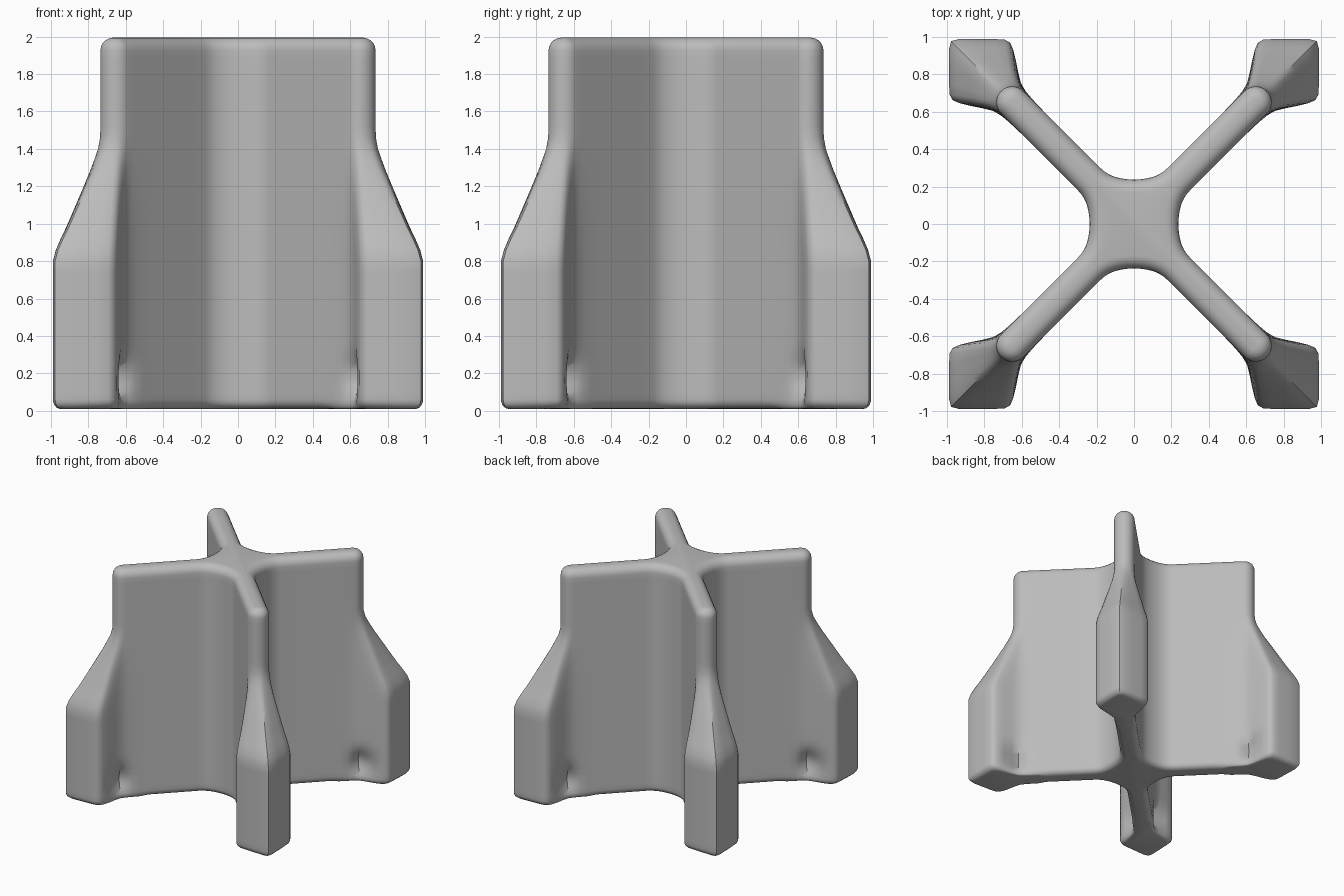
import bpy, bmesh, math
from mathutils import Vector, Matrix

cube = bpy.data.objects.get("Cube")
if cube:
    bpy.data.objects.remove(cube, do_unlink=True)

grey = bpy.data.materials.new("plain grey")
grey.use_nodes = True
colour = (0.5, 0.5, 0.5, 1)
grey.diffuse_color = colour
grey.node_tree.nodes["Principled BSDF"].inputs["Base Color"].default_value = colour

ARM = 0.085    # half thickness of a fin
TIP = 0.92     # centre of the rounded fin edge
# half outline of the corner foot: distance along the fin, half width
FOOT = [(0.80, 0.085), (0.86, 0.088), (0.91, 0.092), (0.96, 0.105), (1.01, 0.135),
        (1.07, 0.175), (1.12, 0.205), (1.155, 0.217), (1.185, 0.208), (1.23, 0.168),
        (1.30, 0.099), (1.36, 0.038), (1.382, 0)]
# how far the fin edge has grown into the foot at each height
GROWTH = [(0, 1), (0.8, 1), (0.88, 0.92), (0.96, 0.76), (1.3, 0.19), (1.4, 0.05), (1.47, 0), (2, 0)]


def growth(z):
    for (z0, k0), (z1, k1) in zip(GROWTH, GROWTH[1:]):
        if z <= z1:
            return k0 + (k1 - k0) * (z - z0) / (z1 - z0)
    return 0


def half_outline(z, d):
    """Points from the inner corner to the fin edge, shrunk by d."""
    h, s = ARM - d, 0.168 - 0.7 * d
    reach = 2 * (s - h)
    pts = [(s + reach * t / 6, h + (s - h) * (1 - t / 6) ** 2) for t in range(7)]
    pts += [(0.45 + 0.07 * i, h) for i in range(5)]
    k, n = growth(z), len(FOOT) - 1
    for i, (fr, fw) in enumerate(FOOT):
        if i < 4:
            r, w = 0.77 + 0.05 * i, h
        else:
            a = math.pi / 2 * (i - 3) / (n - 3)
            r, w = TIP + h * math.sin(a), h * math.cos(a)
        shrink = max(0, 1 - d / 0.2)
        fr -= d * max(0, (fr - 0.9) / 0.48)
        r, w = r + (fr - r) * k, w + (fw * shrink - w) * k
        # pinch behind the foot, near the ground
        pinch = math.exp(-((r - 0.97) / 0.06) ** 2 - ((z - 0.17) / 0.1) ** 2)
        pts.append((r, w * (1 - 0.75 * pinch)))
    return pts


def ring(z, d):
    half = half_outline(z, d)
    arm = [(r, -w) for r, w in half] + [(r, w) for r, w in half[-2:0:-1]]
    out = []
    for q in range(4):
        turn = Matrix.Rotation(math.pi / 4 + q * math.pi / 2, 3, 'Z')
        out += [turn @ Vector((r, w, z)) for r, w in arm]
    return out


# heights with rounded lower and upper rims
BOTTOM, TOP, R0, R1 = 0.01, 1.995, 0.05, 0.07
steps = [math.pi / 2 * i / 5 for i in range(6)]
levels = [(BOTTOM + R0 * (1 - math.sin(a)), R0 * (1 - math.cos(a))) for a in reversed(steps)]
levels += [(0.1 + 0.04 * i, 0) for i in range(9)]
levels += [(0.5 + 0.06 * i, 0) for i in range(24)]
levels += [(TOP - R1 * (1 - math.sin(a)), R1 * (1 - math.cos(a))) for a in steps]

bm = bmesh.new()
rings = [[bm.verts.new(p) for p in ring(z, d)] for z, d in levels]
for lo, hi in zip(rings, rings[1:]):
    for i in range(len(lo)):
        j = (i + 1) % len(lo)
        bm.faces.new((lo[i], lo[j], hi[j], hi[i]))
bm.faces.new(rings[-1])
bm.faces.new(rings[0][::-1])
bmesh.ops.recalc_face_normals(bm, faces=bm.faces)

mesh = bpy.data.meshes.new("cross_fin_stand")
bm.to_mesh(mesh)
bm.free()
mesh.materials.append(grey)
stand = bpy.data.objects.new("cross_fin_stand", mesh)
bpy.context.collection.objects.link(stand)
bpy.context.view_layer.objects.active = stand
stand.select_set(True)
bpy.ops.object.shade_smooth_by_angle(angle=math.radians(40))
